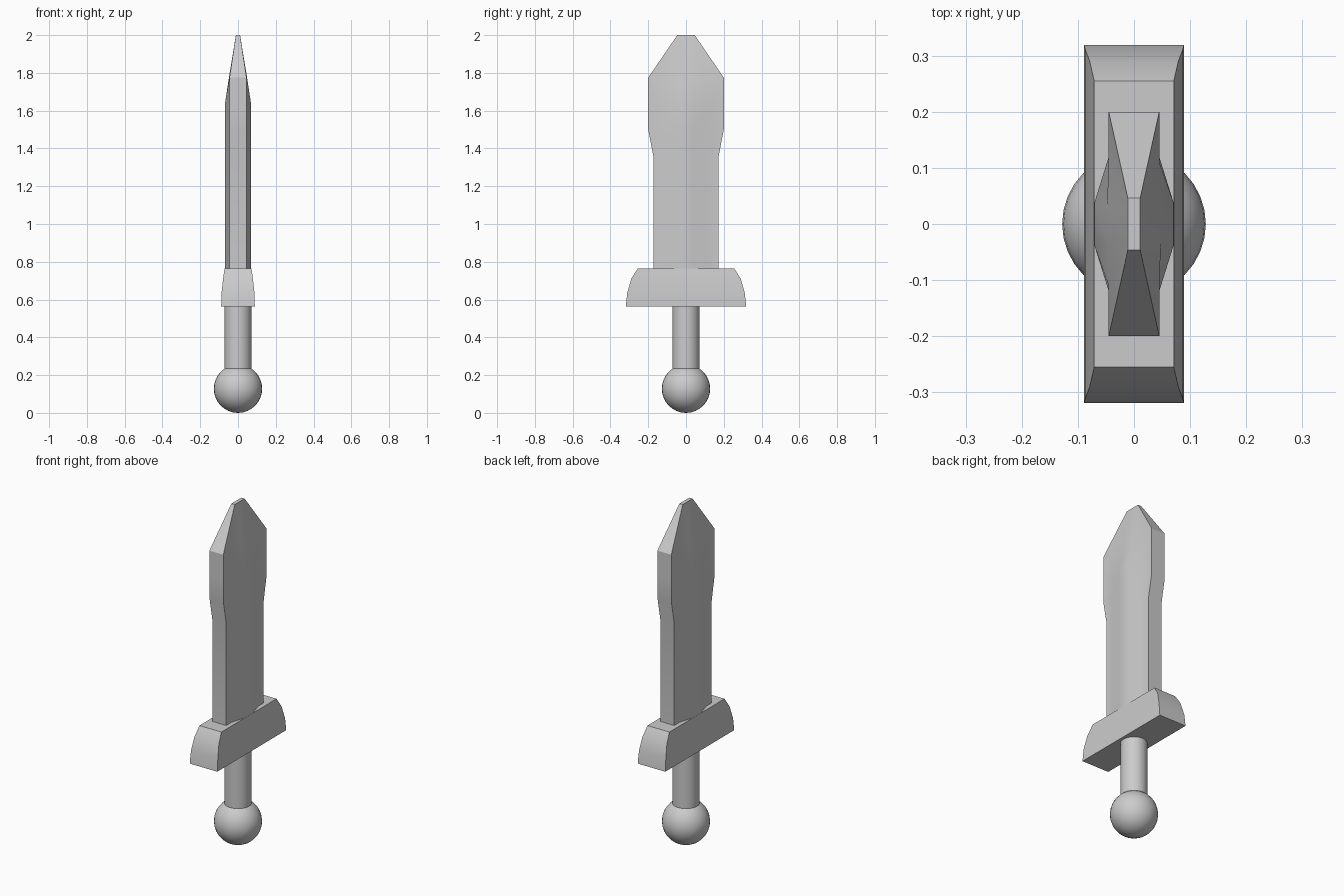
import bpy, bmesh
from math import radians

if "Cube" in bpy.data.objects:
    bpy.data.objects.remove(bpy.data.objects["Cube"])


def loft(name, rings):
    """Skin a stack of (z, [(x, y), ...]) rings and cap both ends."""
    bm = bmesh.new()
    loops = [[bm.verts.new((x, y, z)) for x, y in pts] for z, pts in rings]
    n = len(loops[0])
    for a, b in zip(loops, loops[1:]):
        for i in range(n):
            j = (i + 1) % n
            bm.faces.new((a[i], a[j], b[j], b[i]))
    bm.faces.new(loops[0][::-1])
    bm.faces.new(loops[-1])
    bmesh.ops.recalc_face_normals(bm, faces=bm.faces)
    mesh = bpy.data.meshes.new(name)
    bm.to_mesh(mesh)
    bm.free()
    ob = bpy.data.objects.new(name, mesh)
    bpy.context.collection.objects.link(ob)
    return ob


def mirrored(quarter):
    """Mirror one quarter of a section (ordered away from +x) to a full ring."""
    half = [(x, -y) for x, y in reversed(quarter)] + quarter
    return half + [(-x, -y) for x, y in half]


def smooth(ob):
    bpy.ops.object.select_all(action='DESELECT')
    ob.select_set(True)
    bpy.context.view_layer.objects.active = ob
    bpy.ops.object.shade_smooth_by_angle(angle=radians(30))


# Pommel ball
bpy.ops.mesh.primitive_uv_sphere_add(segments=32, ring_count=16, radius=0.128,
                                     location=(0, 0, 0.128))
pommel = bpy.context.object
pommel.name = "pommel"

# Round grip
bpy.ops.mesh.primitive_cylinder_add(vertices=32, radius=0.072, depth=0.40,
                                    location=(0, 0, 0.40))
grip = bpy.context.object
grip.name = "grip"

# Crossguard: rectangle rings with rounded-off shoulders (z, half x, half y)
guard = loft("crossguard", [(z, mirrored([(x, y)])) for z, x, y in (
    (0.562, 0.089, 0.319), (0.635, 0.087, 0.311),
    (0.71, 0.079, 0.29), (0.765, 0.071, 0.255))])

# Blade: raised centre ridge, flared head, wedge tip
ridge = [(0.07, 0.04), (0.045, 0.12)]
blade = loft("blade", [(z, mirrored(q)) for z, q in (
    (0.70, ridge + [(0.045, 0.173)]),
    (1.36, ridge + [(0.045, 0.173)]),
    (1.50, ridge + [(0.045, 0.20)]),
    (1.63, ridge + [(0.045, 0.20)]),
    (1.775, [(0.048, 0.034), (0.045, 0.11), (0.045, 0.20)]),
    (2.00, [(0.011, 0.02), (0.011, 0.035), (0.011, 0.046)]))])

for part in (pommel, grip, guard, blade):
    smooth(part)
